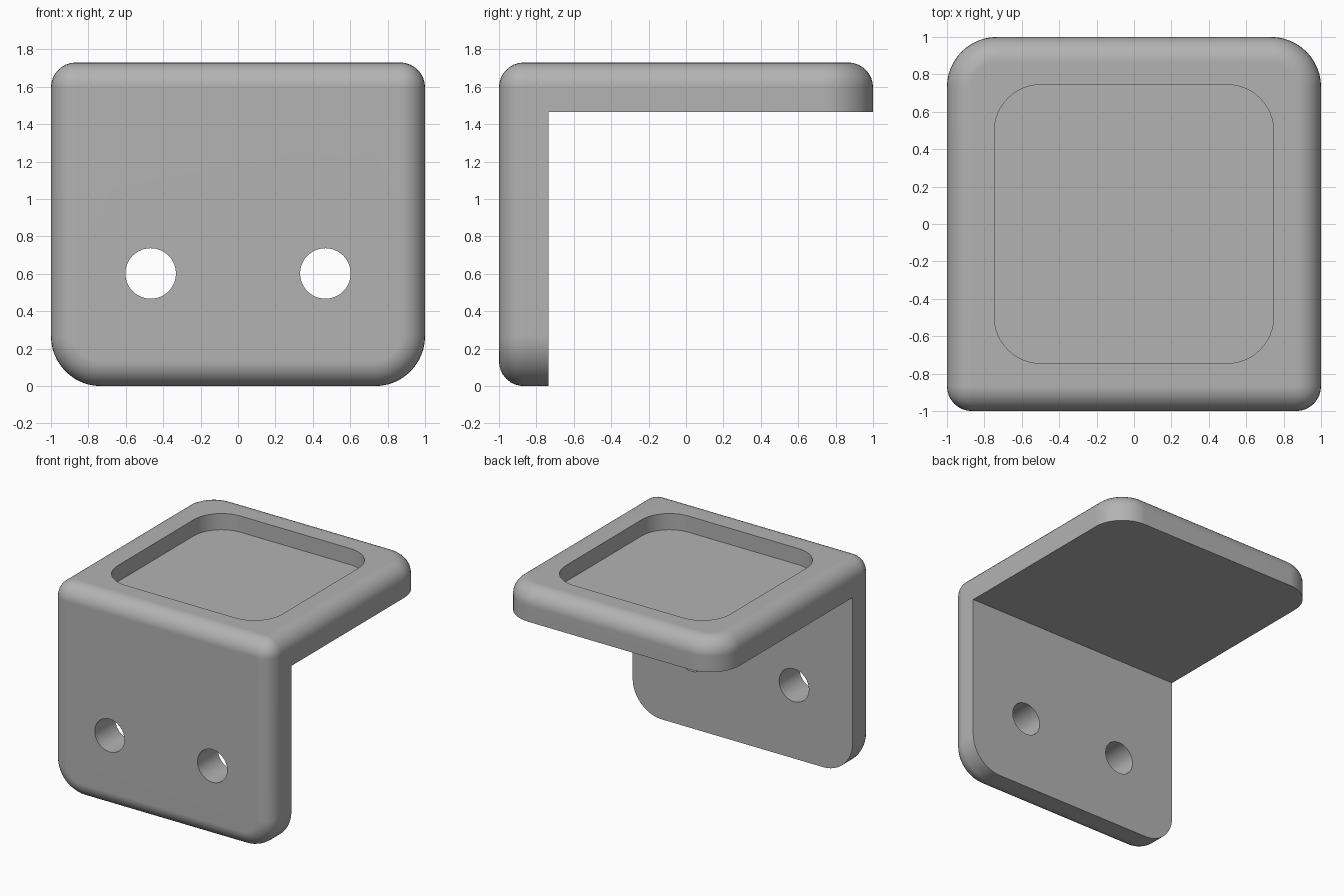
import bpy, bmesh
from mathutils import Matrix, Vector

if "Cube" in bpy.data.objects:
    bpy.data.objects.remove(bpy.data.objects["Cube"])

HEIGHT, THICK = 1.73, 0.265
CORNER, FILLET = 0.267, 0.133

grey = bpy.data.materials.new("light_grey")
grey.use_nodes = True
grey.diffuse_color = (0.45, 0.45, 0.45, 1)
grey.node_tree.nodes["Principled BSDF"].inputs["Base Color"].default_value = grey.diffuse_color


def make_object(name, bm):
    bmesh.ops.recalc_face_normals(bm, faces=bm.faces)
    mesh = bpy.data.meshes.new(name)
    bm.to_mesh(mesh)
    bm.free()
    mesh.materials.append(grey)
    obj = bpy.data.objects.new(name, mesh)
    bpy.context.collection.objects.link(obj)
    return obj


def round_edges(bm, edges, radius, segments):
    bmesh.ops.bevel(bm, geom=edges, offset=radius, offset_type='OFFSET', segments=segments,
                    profile=0.5, affect='EDGES', clamp_overlap=False)


def cut(target, cutter):
    mod = target.modifiers.new("cut", 'BOOLEAN')
    mod.operation, mod.solver, mod.object = 'DIFFERENCE', 'EXACT', cutter
    bpy.context.view_layer.objects.active = target
    bpy.ops.object.modifier_apply(modifier=mod.name)
    bpy.data.objects.remove(cutter)


# L-shaped bracket: side profile swept across the width
bm = bmesh.new()
inner_y, inner_z = -1 + THICK, HEIGHT - THICK
profile = [(-1, 0), (inner_y, 0), (inner_y, inner_z), (1, inner_z), (1, HEIGHT), (-1, HEIGHT)]
side = bm.faces.new([bm.verts.new((-1, y, z)) for y, z in profile])
swept = bmesh.ops.extrude_face_region(bm, geom=[side])
bmesh.ops.translate(bm, vec=(2, 0, 0), verts=[v for v in swept["geom"] if isinstance(v, bmesh.types.BMVert)])
bmesh.ops.recalc_face_normals(bm, faces=bm.faces)

# Large corners at the free ends of both plates
ends = []
for e in bm.edges:
    a, b = (v.co for v in e.verts)
    if abs(a.x - b.x) > 0.01:
        continue
    mid = (a + b) / 2
    if mid.y > 0.99 or mid.z < 0.01:
        ends.append(e)
round_edges(bm, ends, CORNER, 12)

# Soft rim around the top and front faces
bm.normal_update()
outer = [f for f in bm.faces
         if (f.normal.z > 0.99 and f.calc_center_median().z > HEIGHT - 0.01)
         or (f.normal.y < -0.99 and f.calc_center_median().y < -0.99)]
round_edges(bm, list({e for f in outer for e in f.edges}), FILLET, 8)
bracket = make_object("bracket", bm)

# Shallow rounded pocket in the top
bm = bmesh.new()
bmesh.ops.create_cube(bm, size=1, matrix=Matrix.Translation((0, 0, HEIGHT))
                      @ Matrix.Diagonal((1.494, 1.49, 2 * FILLET, 1)))
round_edges(bm, [e for e in bm.edges if abs(e.verts[0].co.z - e.verts[1].co.z) > 0.1], 0.25, 12)
cut(bracket, make_object("pocket_cutter", bm))

# Two screw holes through the front plate
for x in (-0.467, 0.467):
    bm = bmesh.new()
    bmesh.ops.create_cone(bm, cap_ends=True, segments=48, radius1=0.135, radius2=0.135, depth=0.8,
                          matrix=Matrix.Translation(Vector((x, -0.87, 0.602))) @ Matrix.Rotation(1.5707963, 4, 'X'))
    cut(bracket, make_object("hole_cutter", bm))

# Smooth fillets with crisp flat faces
bpy.ops.object.select_all(action='DESELECT')
bracket.select_set(True)
bpy.context.view_layer.objects.active = bracket
bpy.ops.object.shade_smooth_by_angle(angle=0.52)
weighted = bracket.modifiers.new("flat_normals", 'WEIGHTED_NORMAL')
weighted.keep_sharp = True
